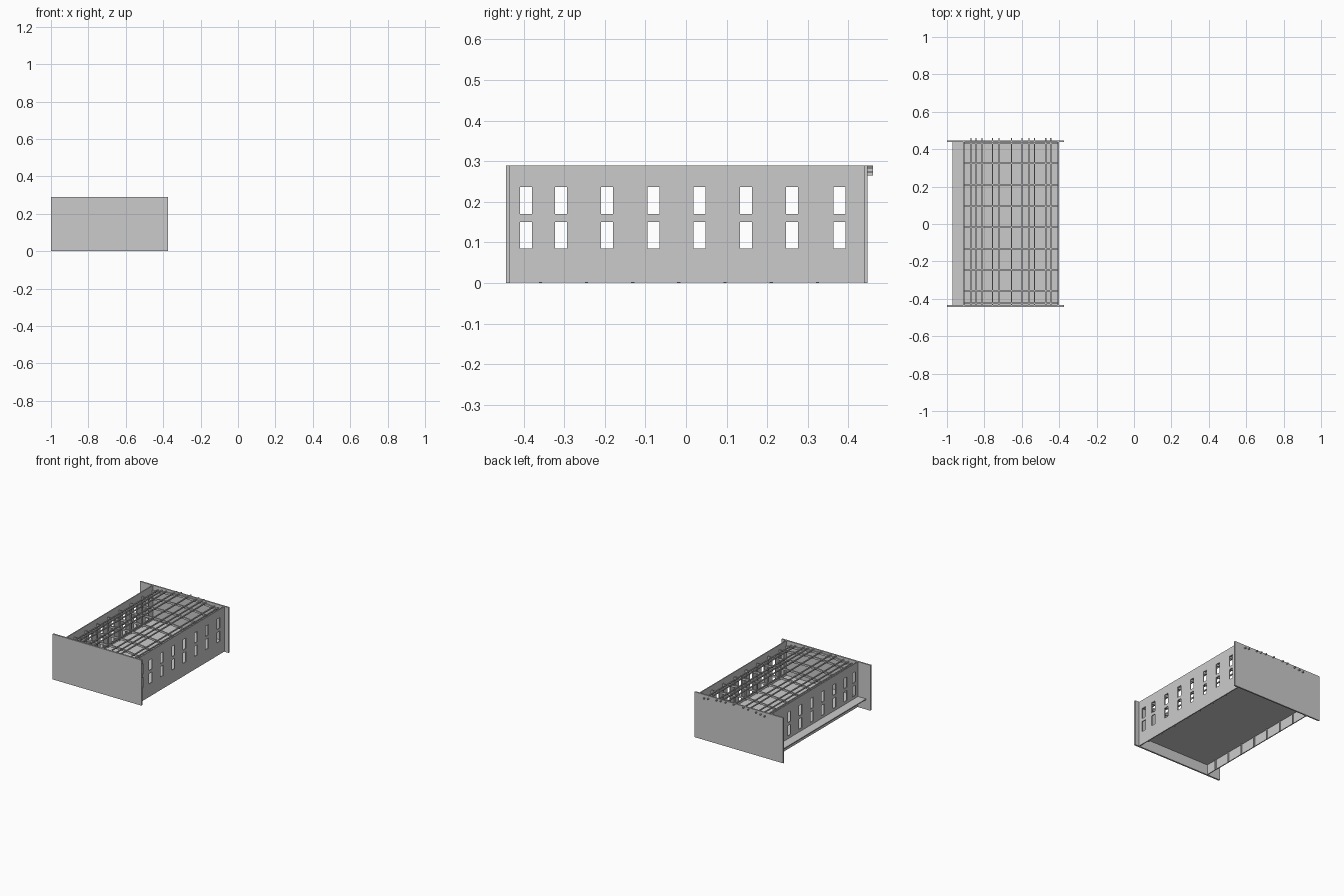
import bpy, bmesh

if "Cube" in bpy.data.objects:
    bpy.data.objects.remove(bpy.data.objects["Cube"])

Y0, Y1 = -0.433, 0.438          # inner faces of the end walls
XL, XR = -0.91, -0.405          # side wall positions
XC = (XL + XR) / 2
H = 0.29
FLOOR = 0.068


def finish(name, bm):
    bmesh.ops.recalc_face_normals(bm, faces=bm.faces)
    me = bpy.data.meshes.new(name)
    bm.to_mesh(me)
    bm.free()
    ob = bpy.data.objects.new(name, me)
    bpy.context.collection.objects.link(ob)
    return ob


def add_box(bm, x0, x1, y0, y1, z0, z1):
    vs = bmesh.ops.create_cube(bm, size=1)["verts"]
    for v in vs:
        v.co = ((x0 + x1) / 2 + v.co.x * (x1 - x0),
                (y0 + y1) / 2 + v.co.y * (y1 - y0),
                (z0 + z1) / 2 + v.co.z * (z1 - z0))


def box(name, *dims):
    bm = bmesh.new()
    add_box(bm, *dims)
    return finish(name, bm)


def arch(x):
    """Height of the shallow roof curve."""
    t = (x - XC) / ((XR - XL) / 2)
    return 0.286 - 0.024 * t * t


# end walls
box("front_end_wall", -1.0, -0.373, -0.443, Y0, 0, H)
box("back_end_wall", -1.0, -0.373, Y1, 0.447, 0, H)

# side walls with two rows of window openings
windows = [-0.394, -0.308, -0.194, -0.080, 0.033, 0.148, 0.261, 0.378]
ys = [Y0] + [c + s for c in windows for s in (-0.0148, 0.0148)] + [Y1]
zs = [0.002, 0.085, 0.150, 0.170, 0.236, H]


def window_wall(name, x, thickness):
    bm = bmesh.new()
    grid = [[bm.verts.new((x, y, z)) for z in zs] for y in ys]
    for i in range(len(ys) - 1):
        for j in range(len(zs) - 1):
            if i % 2 and j in (1, 3):
                continue
            bm.faces.new((grid[i][j], grid[i + 1][j],
                          grid[i + 1][j + 1], grid[i][j + 1]))
    ob = finish(name, bm)
    mod = ob.modifiers.new("thickness", "SOLIDIFY")
    mod.thickness = thickness
    mod.offset = 0


window_wall("left_wall", XL, 0.006)
window_wall("right_wall", XR, 0.006)

# raised floor and the loading ledge outside the left wall
box("floor", XL, XR, Y0, Y1, FLOOR - 0.004, FLOOR)
box("loading_ledge", -0.97, XL, Y0, Y1, FLOOR - 0.006, FLOOR)

# wall posts and arched roof trusses
trusses = [-0.358, -0.245, -0.131, -0.018, 0.096, 0.210, 0.324]
posts = bmesh.new()
for y in trusses:
    for x0, x1 in ((XL + 0.003, XL + 0.009), (XR - 0.009, XR - 0.003)):
        add_box(posts, x0, x1, y - 0.004, y + 0.004, 0, 0.262)
finish("wall_posts", posts)

beams = bmesh.new()
N = 12
for y in [-0.424] + trusses + [0.432]:
    rings = []
    for i in range(N + 1):
        x = XL + 0.003 + (XR - XL - 0.006) * i / N
        z = arch(x) - 0.004
        rings.append([beams.verts.new((x, y + dy, z + dz)) for dy, dz in
                      ((-0.004, -0.012), (0.004, -0.012), (0.004, 0), (-0.004, 0))])
    for a, b in zip(rings, rings[1:]):
        for k in range(4):
            beams.faces.new((a[k], a[(k + 1) % 4], b[(k + 1) % 4], b[k]))
    beams.faces.new(rings[0])
    beams.faces.new(rings[-1])
finish("roof_trusses", beams)

# long roof rails that poke through the back wall
rails = bmesh.new()
for x in [-0.872, -0.845, -0.812, -0.757, -0.722, -0.655,
          -0.598, -0.562, -0.532, -0.472, -0.445]:
    z = arch(x)
    add_box(rails, x - 0.003, x + 0.003, Y0, 0.46, z - 0.004, z + 0.003)
finish("roof_rails", rails)
